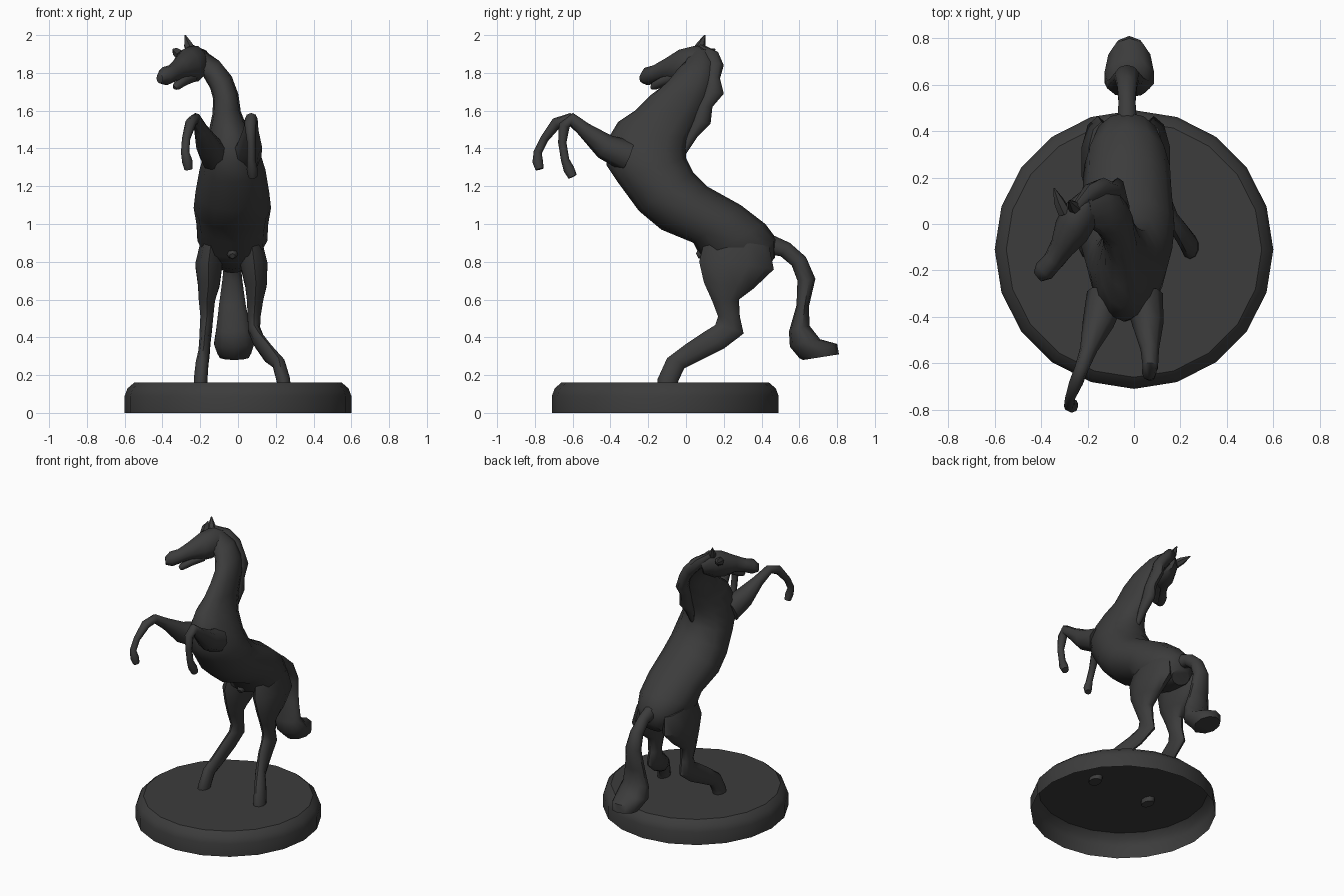
import bpy, bmesh, math
from mathutils import Vector as V

mat = bpy.data.materials.new("dark_grey")
mat.diffuse_color = (0.045, 0.045, 0.045, 1)


def finish(name, bm, angle=50):
    bmesh.ops.recalc_face_normals(bm, faces=bm.faces)
    me = bpy.data.meshes.new(name)
    bm.to_mesh(me)
    bm.free()
    ob = bpy.data.objects.new(name, me)
    bpy.context.collection.objects.link(ob)
    me.materials.append(mat)
    bpy.ops.object.select_all(action='DESELECT')
    ob.select_set(True)
    bpy.context.view_layer.objects.active = ob
    bpy.ops.object.shade_smooth_by_angle(angle=math.radians(angle))
    return ob


def skin(bm, rings):
    for a, b in zip(rings, rings[1:]):
        n = len(a)
        for i in range(n):
            bm.faces.new((a[i], a[(i + 1) % n], b[(i + 1) % n], b[i]))


def loft(name, secs, n=12):
    """Sections are (edge point, opposite edge point, half width)."""
    bm = bmesh.new()
    mids = [(a + b) / 2 for a, b, w in secs]
    rings = []
    for k, (a, b, w) in enumerate(secs):
        tangent = mids[min(k + 1, len(mids) - 1)] - mids[max(k - 1, 0)]
        half = (b - a) / 2
        side = half.cross(tangent).normalized() * w
        rings.append([bm.verts.new(mids[k] + half * math.cos(t) + side * math.sin(t))
                      for t in (2 * math.pi * i / n for i in range(n))])
    skin(bm, rings)
    bm.faces.new(rings[0])
    bm.faces.new(rings[-1])
    return finish(name, bm)


def side_loft(name, rows, n=12):
    """Rows are (y1, z1, y2, z2, centre x, half width), read from the side."""
    return loft(name, [(V((x, a, b)), V((x, c, d)), w) for a, b, c, d, x, w in rows], n)


def limb(name, pts, n=8):
    """Round tube through (x, y, z, radius)."""
    cs = [V(p[:3]) for p in pts]
    secs = []
    for k, p in enumerate(pts):
        t = cs[min(k + 1, len(cs) - 1)] - cs[max(k - 1, 0)]
        e = V((1, 0, 0)).cross(t).normalized() * p[3]
        secs.append((cs[k] - e, cs[k] + e, p[3]))
    return loft(name, secs, n)


# Round base, open underneath
bm = bmesh.new()
rings = [[bm.verts.new((r * math.cos(t), r * math.sin(t) - 0.11, z))
          for t in (2 * math.pi * i / 20 for i in range(20))]
         for r, z in ((0.6, 0), (0.6, 0.09), (0.585, 0.13), (0.55, 0.16))]
skin(bm, rings)
bm.faces.new(rings[-1])
finish("base", bm, 40)

# Torso and neck in one skin, from rump to poll
side_loft("body", [
    (0.40, 0.74, 0.47, 0.82, -0.03, 0.07),
    (0.25, 0.76, 0.48, 0.92, -0.03, 0.14),
    (0.08, 0.82, 0.42, 1.00, -0.03, 0.185),
    (0.04, 0.90, 0.29, 1.10, -0.03, 0.19),
    (-0.13, 0.97, 0.11, 1.20, -0.03, 0.205),
    (-0.25, 1.07, 0.04, 1.27, -0.03, 0.195),
    (-0.36, 1.22, 0.00, 1.35, -0.03, 0.175),
    (-0.42, 1.31, 0.00, 1.40, -0.035, 0.155),
    (-0.42, 1.44, 0.01, 1.45, -0.045, 0.125),
    (-0.36, 1.54, 0.04, 1.51, -0.055, 0.095),
    (-0.27, 1.60, 0.07, 1.58, -0.06, 0.075),
    (-0.19, 1.68, 0.11, 1.67, -0.065, 0.068),
    (-0.11, 1.74, 0.14, 1.76, -0.09, 0.065),
    (-0.05, 1.80, 0.15, 1.84, -0.14, 0.06),
    (0.00, 1.84, 0.13, 1.91, -0.21, 0.05)])

# Jagged mane along the crest
side_loft("mane", [
    (-0.03, 1.38, 0.00, 1.37, -0.04, 0.015),
    (0.00, 1.47, 0.06, 1.46, -0.05, 0.03),
    (0.03, 1.55, 0.13, 1.53, -0.055, 0.035),
    (0.05, 1.62, 0.14, 1.62, -0.06, 0.035),
    (0.08, 1.69, 0.20, 1.69, -0.07, 0.035),
    (0.10, 1.75, 0.18, 1.77, -0.09, 0.04),
    (0.10, 1.80, 0.20, 1.84, -0.13, 0.04),
    (0.09, 1.86, 0.17, 1.91, -0.19, 0.04),
    (0.04, 1.90, 0.09, 1.95, -0.25, 0.02)], 8)

# Head turned to one side
head = [(-0.18, 0.07, 1.79, -0.20, 0.14, 1.91, 0.05),
        (-0.21, 0.01, 1.755, -0.25, 0.07, 1.945, 0.078),
        (-0.25, -0.05, 1.75, -0.29, -0.01, 1.925, 0.078),
        (-0.29, -0.11, 1.765, -0.33, -0.09, 1.875, 0.054),
        (-0.33, -0.16, 1.755, -0.365, -0.155, 1.84, 0.044),
        (-0.375, -0.205, 1.735, -0.40, -0.20, 1.83, 0.046),
        (-0.41, -0.23, 1.745, -0.42, -0.225, 1.795, 0.026)]
loft("head", [(V(h[:3]), V(h[3:6]), h[6]) for h in head], 10)
limb("lower_jaw", [(-0.24, -0.05, 1.78, 0.03), (-0.29, -0.12, 1.755, 0.026),
                   (-0.325, -0.17, 1.73, 0.022), (-0.335, -0.18, 1.72, 0.012)])
limb("ear_left", [(-0.30, 0.05, 1.89, 0.03), (-0.325, 0.10, 1.91, 0.024),
                  (-0.345, 0.155, 1.925, 0.003)], 6)
limb("ear_right", [(-0.245, 0.06, 1.91, 0.03), (-0.265, 0.08, 1.95, 0.024),
                   (-0.28, 0.10, 2.0, 0.003)], 6)

# Raised front legs
limb("front_leg_left", [
    (-0.12, -0.31, 1.36, 0.085), (-0.155, -0.43, 1.41, 0.068), (-0.195, -0.54, 1.50, 0.038),
    (-0.225, -0.62, 1.558, 0.03), (-0.25, -0.685, 1.535, 0.03), (-0.275, -0.75, 1.45, 0.022),
    (-0.28, -0.785, 1.38, 0.022), (-0.268, -0.785, 1.33, 0.028), (-0.262, -0.775, 1.29, 0.022)])
limb("front_leg_right", [
    (0.04, -0.31, 1.36, 0.085), (0.06, -0.43, 1.41, 0.068), (0.068, -0.54, 1.50, 0.04),
    (0.07, -0.605, 1.555, 0.034), (0.065, -0.645, 1.52, 0.03), (0.07, -0.655, 1.43, 0.022),
    (0.07, -0.64, 1.34, 0.022), (0.075, -0.62, 1.29, 0.029), (0.078, -0.60, 1.25, 0.024)])

# Hind legs share one side profile, each with its own sideways path
profile = [(0.10, 0.92, 0.44, 0.88, 0.06), (0.07, 0.80, 0.465, 0.76, 0.075),
           (0.095, 0.69, 0.36, 0.66, 0.06), (0.14, 0.59, 0.28, 0.60, 0.045),
           (0.17, 0.51, 0.285, 0.51, 0.036), (0.155, 0.465, 0.305, 0.42, 0.034),
           (0.09, 0.425, 0.20, 0.34, 0.031), (0.00, 0.365, 0.05, 0.265, 0.031),
           (-0.10, 0.29, -0.01, 0.235, 0.035), (-0.15, 0.18, -0.04, 0.17, 0.038),
           (-0.15, 0.13, -0.05, 0.13, 0.036)]
paths = {"hind_leg_left": (-.14, -.155, -.155, -.165, -.165, -.17, -.175, -.18, -.19, -.198, -.2),
         "hind_leg_right": (.07, .085, .095, .09, .085, .085, .11, .16, .215, .24, .245)}
for name, xs in paths.items():
    side_loft(name, [(*p[:4], x, p[4]) for p, x in zip(profile, xs)], 10)

# Tail with a flared tip
side_loft("tail", [
    (0.42, 0.84, 0.44, 0.95, -0.03, 0.045),
    (0.50, 0.83, 0.55, 0.90, -0.03, 0.038),
    (0.56, 0.78, 0.635, 0.825, -0.03, 0.045),
    (0.59, 0.70, 0.685, 0.71, -0.03, 0.055),
    (0.585, 0.57, 0.65, 0.56, -0.03, 0.075),
    (0.545, 0.43, 0.655, 0.46, -0.025, 0.095),
    (0.55, 0.35, 0.71, 0.39, -0.02, 0.112),
    (0.60, 0.29, 0.80, 0.365, -0.02, 0.095),
    (0.62, 0.28, 0.81, 0.31, -0.02, 0.08)], 10)

# Small belly detail between the hind legs
limb("sheath", [(-0.03, 0.12, 0.87, 0.04), (-0.03, 0.08, 0.84, 0.03), (-0.03, 0.06, 0.83, 0.015)])
